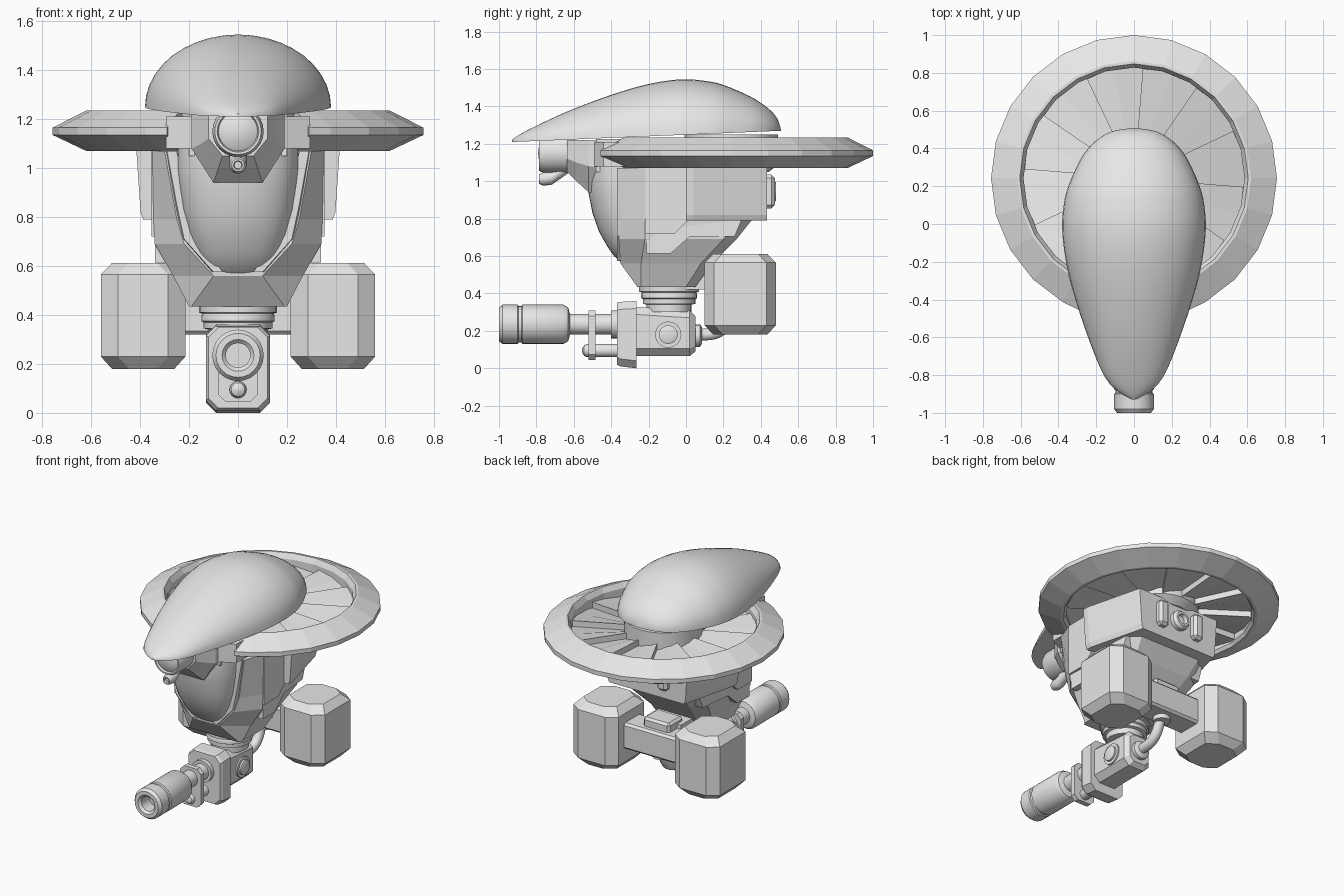
import bpy, bmesh, math
from mathutils import Vector

if "Cube" in bpy.data.objects:
    bpy.data.objects.remove(bpy.data.objects["Cube"])

grey = bpy.data.materials.new("plain grey")
grey.diffuse_color = (0.8, 0.8, 0.8, 1)
grey.use_nodes = True
grey.node_tree.nodes["Principled BSDF"].inputs["Base Color"].default_value = grey.diffuse_color


def finish(name, bm, smooth=None):
    bmesh.ops.recalc_face_normals(bm, faces=bm.faces)
    me = bpy.data.meshes.new(name)
    bm.to_mesh(me)
    bm.free()
    me.materials.append(grey)
    ob = bpy.data.objects.new(name, me)
    bpy.context.collection.objects.link(ob)
    if smooth:
        bpy.ops.object.select_all(action='DESELECT')
        ob.select_set(True)
        bpy.context.view_layer.objects.active = ob
        bpy.ops.object.shade_smooth_by_angle(angle=math.radians(smooth))
    return ob


def loft(name, loops, smooth=None, bevel=0):
    """Skin closed loops of equal length and cap both ends."""
    bm = bmesh.new()
    rows = [[bm.verts.new(p) for p in loop] for loop in loops]
    n = len(rows[0])
    for a, b in zip(rows, rows[1:]):
        for i in range(n):
            j = (i + 1) % n
            bm.faces.new((a[i], a[j], b[j], b[i]))
    bm.faces.new(rows[0])
    bm.faces.new(rows[-1])
    if bevel:
        bmesh.ops.bevel(bm, geom=bm.edges[:], offset=bevel, segments=1, affect='EDGES')
    return finish(name, bm, smooth)


def box(name, x, y, z, bevel=0):
    loops = [[(x[0], y[0], h), (x[1], y[0], h), (x[1], y[1], h), (x[0], y[1], h)] for h in z]
    return loft(name, loops, bevel=bevel)


def lathe(name, profile, axis, c, n=24, smooth=35):
    """Turn (radius, position) pairs about an axis through c."""
    loops = []
    for r, t in profile:
        loop = []
        for i in range(n):
            u, v = r * math.cos(math.tau * i / n), r * math.sin(math.tau * i / n)
            p = {'x': (t, u, v), 'y': (u, t, v), 'z': (u, v, t)}[axis]
            loop.append(Vector(c) + Vector(p))
        loops.append(loop)
    return loft(name, loops, smooth)


def mirrored(half):
    """Complete a right-hand half outline with its left-hand copy."""
    return half + [(-p[0], *p[1:]) for p in reversed(half)]


def refine(points, steps=3):
    """Smooth a list of points with a Catmull-Rom curve."""
    pts = [Vector(p) for p in points]
    pts = [pts[0]] + pts + [pts[-1]]
    out = []
    for a, b, c, d in zip(pts, pts[1:], pts[2:], pts[3:]):
        for k in range(steps):
            t = k / steps
            out.append(b + (c - a) * t / 2 + (2 * a - 5 * b + 4 * c - d) * t * t / 2
                       + (3 * b - a - 3 * c + d) * t ** 3 / 2)
    return out + [pts[-1]]


# Teardrop shell: half-ellipse sections (y, half width, top height)
stations = [(-.93, .01, 1.222), (-.89, .08, 1.25), (-.81, .155, 1.292), (-.63, .232, 1.375),
            (-.4, .31, 1.462), (-.2, .36, 1.52), (-.03, .38, 1.545), (.1, .372, 1.537),
            (.2, .348, 1.515), (.34, .285, 1.455), (.42, .225, 1.405), (.47, .16, 1.36),
            (.495, .1, 1.32), (.508, .01, 1.275)]
loops = []
for y, w, top in refine(stations):
    rim = 1.21 + .06 * (y + .93) / 1.44
    loops.append([(w * math.cos(math.pi * i / 20), y, rim + (top - rim) * math.sin(math.pi * i / 20))
                  for i in range(21)])
loft("shell", loops, 40)

# Rotor ring, open at the front
CY = .243
section = [(.585, 1.09), (.585, 1.2), (.605, 1.235), (.62, 1.235),
           (.757, 1.165), (.757, 1.135), (.62, 1.07), (.6, 1.07)]
angles = [22.5] + list(range(30, 331, 15)) + [337.5]
loft("rotor_ring", [[(r * math.sin(math.radians(a)), CY - r * math.cos(math.radians(a)), z)
                     for r, z in section] for a in angles])

# Twelve pitched blades stepping edge to edge, and their hub
for k in range(12):
    rows = []
    for j in range(3):
        a = math.radians(30 * k + 4.6 + 15 * j)
        top = 1.175 - .02 * j
        rows.append([(r * math.sin(a), CY + r * math.cos(a), z)
                     for r, z in ((.2, top - .04), (.59, top - .04), (.59, top), (.2, top))])
    loft("rotor_blade", rows)
lathe("rotor_hub", [(.2, 1.05), (.25, 1.09), (.25, 1.25)], 'z', (0, CY, 0))

# Hull: eight-sided sections (z, front w, front y, side w, side y, rear side w, y, rear w, y)
rows = [(1.07, .30, -.36, .35, -.22, .34, .1, .25, .37),
        (.79, .25, -.345, .345, -.22, .31, .27, .23, .35),
        (.69, .22, -.36, .34, -.22, .31, .2, .21, .27),
        (.56, .10, -.35, .265, -.24, .25, .08, .17, .14),
        (.435, .19, -.26, .2, -.24, .2, .0, .15, .05)]
loft("hull", [mirrored([(fw, fy, z), (sw, sy, z), (rw, ry, z), (bw, by, z)])
              for z, fw, fy, sw, sy, rw, ry, bw, by in rows])

# Rounded canopy on the front of the hull
canopy = []
for z, w, y in [(1.09, .25, -.53), (1.0, .25, -.53), (.93, .242, -.52), (.83, .228, -.5),
                (.73, .203, -.465), (.65, .17, -.42), (.6, .14, -.385), (.57, .105, -.35)]:
    canopy.append([(w * math.cos(t), -.3 + (y + .3) * abs(math.sin(t)) ** .7, z)
                   for t in [math.pi * i / 16 for i in range(17)]])
loft("canopy", canopy, 40)

# Raised rim around the canopy
for s in (-1, 1):
    path = [(.29, 1.07), (.25, .85), (.22, .71), (.1, .575)]
    loft("canopy_rim", [[(s * (x - .04), -.33, z), (s * (x - .04), -.37, z),
                         (s * x, -.37, z), (s * (x + .01), -.33, z)] for x, z in path])

# Stepped armour layers on both sides
upper = [(-.22, 1.07), (-.22, .72), (-.06, .72), (.01, .79), (.05, .79), (.05, 1.07)]
lower = [(-.21, .75), (-.21, .615), (-.08, .615), (.02, .705), (.26, .705), (.3, .8)]
loft("upper_armour", [[(x, y, z) for y, z in upper] for x in (-.353, .353)])
loft("lower_armour", [[(s * (.338 - max(0, y) * .1), y, z) for y, z in lower] for s in (-1, 1)])

# Rear equipment housing with vents
loft("rear_housing", [mirrored([(.33, 0, z), (w, 0, z), (w, .04, z), (w - .1, .432, z)])
                      for z, w in ((.79, .387), (.82, .398), (1.07, .415))])
for s in (-1, 1):
    box("rear_vent", (s * .14 - .038, s * .14 + .038), (.4, .475), (.855, 1.035), .018)
lathe("rear_port", [(.065, .4), (.065, .46), (.05, .48), (.035, .48), (.03, .455)], 'y', (0, 0, .945))

# Deck joining hull, ring and shell
box("deck", (-.2, .2), (-.48, .1), (1.05, 1.225))
for s in (-1, 1):
    loft("ring_bracket", [[(s * x, y, z) for x, y in ((.19, -.49), (.295, -.44), (.295, -.3), (.19, -.3))]
                          for z in (1.08, 1.21)])

# Sensor housing and lenses
def sensor_outline(w, low, mid, y):
    return mirrored([(w, y, 1.22), (w, y, mid), (w * .53, y, low)])
loft("sensor_housing", [sensor_outline(.12, 1.05, 1.12, -.635), sensor_outline(.15, 1.0, 1.1, -.585),
                        sensor_outline(.19, .94, 1.08, -.52), sensor_outline(.19, .94, 1.08, -.4)])
lathe("main_lens", [(.105, -.6), (.105, -.76), (.095, -.785), (.085, -.785), (.08, -.77),
                    (.05, -.785), (.01, -.79)], 'y', (0, 0, 1.15))
loft("small_lens", [[(r * math.cos(math.tau * i / 16), y, z + r * math.sin(math.tau * i / 16))
                     for i in range(16)]
                    for r, y, z in ((.02, -.62, 1.07), (.035, -.67, 1.05), (.036, -.72, 1.016),
                                    (.035, -.765, 1.012), (.026, -.785, 1.012),
                                    (.018, -.785, 1.012), (.015, -.77, 1.012))], 35)

# Ribbed neck
lathe("neck", [(.16, .45), (.16, .41), (.145, .405), (.15, .395), (.15, .375), (.14, .37),
               (.14, .345), (.12, .34), (.12, .3)], 'z', (0, -.09, 0))

# Gun mount: receiver, front plate, pivots
def octagon(w, z0, z1, c, y):
    return mirrored([(w - c, y, z1), (w, y, z1 - c), (w, y, z0 + c), (w - c, y, z0)])
loft("gun_receiver", [octagon(.1, .065, .33, .04, -.3), octagon(.1, .065, .31, .04, .02),
                      octagon(.075, .09, .28, .03, .05)])
loft("gun_front_plate", [octagon(.12, .02, .35, .04, -.37), octagon(.13, .01, .355, .04, -.35),
                         octagon(.13, .0, .36, .04, -.265)])
for s in (-1, 1):
    profile = [(.07, .08), (.07, .11), (.05, .11), (.05, .122), (.04, .127)]
    lathe("gun_pivot", [(r, s * t) for r, t in profile], 'x', (0, -.095, .18))

# Barrel with hollow muzzle, lower tube and bracket
lathe("barrel", [(.075, -.35), (.075, -.4), (.055, -.4), (.055, -.62), (.09, -.63), (.105, -.655),
                 (.105, -.875), (.098, -.88), (.098, -.895), (.105, -.9), (.105, -.98), (.09, -1),
                 (.065, -1), (.05, -.985), (.05, -.9)], 'y', (0, 0, .235))
lathe("lower_tube", [(.035, -.35), (.035, -.53), (.028, -.545), (.01, -.555)], 'y', (0, 0, .095), 16)
loft("barrel_bracket", [octagon(.08, .045, .31, .03, y) for y in (-.52, -.485)])

# Hose from the gun to the crossbar
cu = bpy.data.curves.new("hose", 'CURVE')
cu.dimensions = '3D'
cu.bevel_depth, cu.bevel_resolution, cu.resolution_u = .033, 3, 8
sp = cu.splines.new('BEZIER')
sp.bezier_points.add(2)
for bp, co in zip(sp.bezier_points, [(0, .04, .175), (0, .19, .205), (0, .27, .34)]):
    bp.co = co
    bp.handle_left_type = bp.handle_right_type = 'AUTO'
cu.materials.append(grey)
hose = bpy.data.objects.new("hose", cu)
bpy.context.collection.objects.link(hose)
lathe("hose_collar", [(.06, .03), (.06, .075), (.045, .085)], 'y', (0, 0, .175), 16)
lathe("hose_socket", [(.055, .29), (.055, .34)], 'z', (0, .27, 0), 16)

# Side pods with chamfered edges
def pod_loop(s, z, d):
    x0, x1, y0, y1, cx, cy = .215 + d, .56 - d, .1 + d, .48 - d, .07, .05
    pts = [(x0 + cx, y0), (x1 - cx, y0), (x1, y0 + cy), (x1, y1 - cy),
           (x1 - cx, y1), (x0 + cx, y1), (x0, y1 - cy), (x0, y0 + cy)]
    return [(s * x, y, z) for x, y in pts]
for s in (-1, 1):
    loft("side_pod", [pod_loop(s, .18, .045), pod_loop(s, .23, 0),
                      pod_loop(s, .565, 0), pod_loop(s, .612, .045)])

# Crossbar carrying the pods
box("crossbar", (-.26, .26), (.19, .37), (.32, .5), .015)
box("crossbar_block", (-.1, .1), (.17, .33), (.45, .56), .015)
box("crossbar_link", (-.13, .13), (0, .24), (.42, .53))
